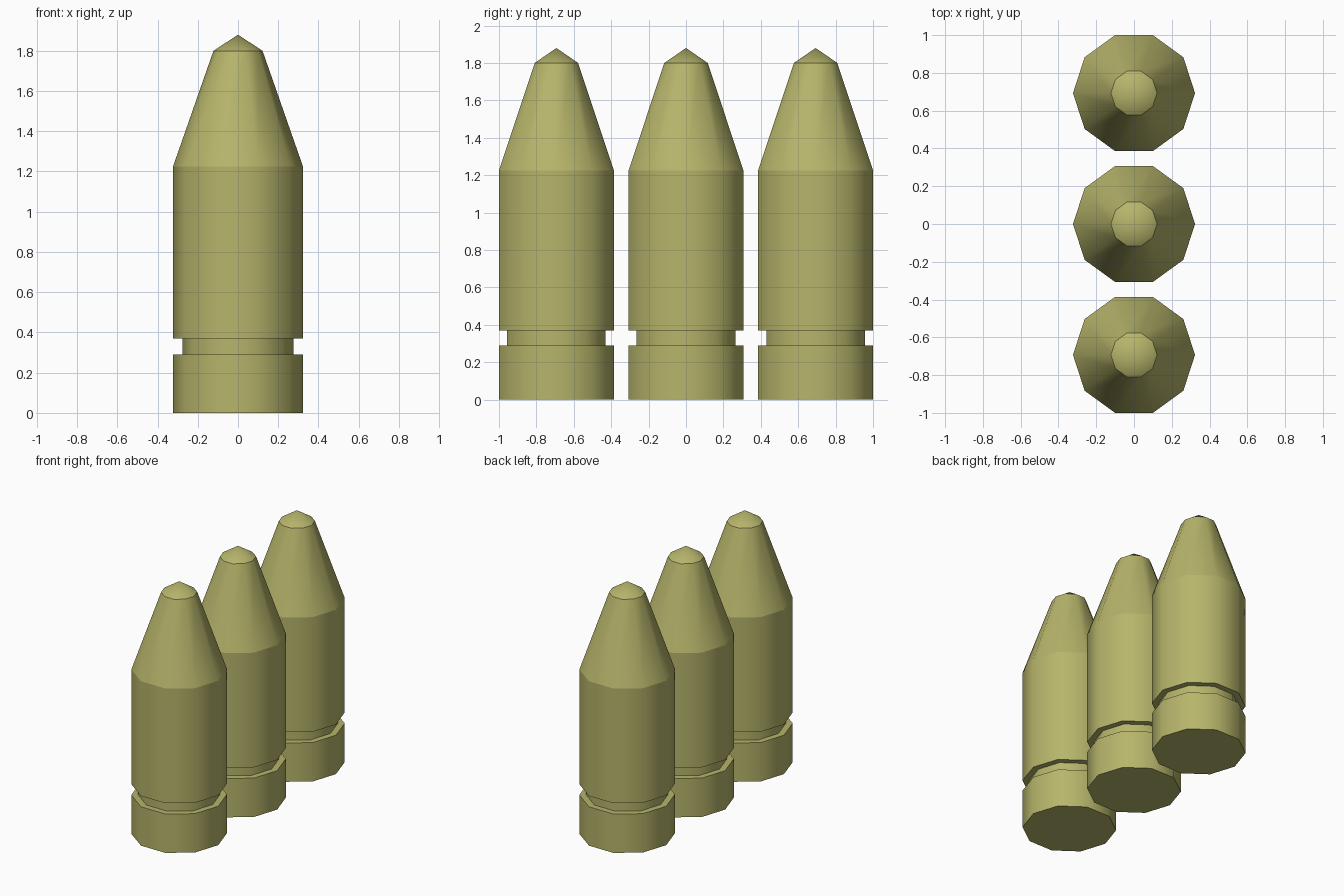
import bpy, bmesh, math

if "Cube" in bpy.data.objects:
    bpy.data.objects.remove(bpy.data.objects["Cube"])

SIDES = 10
SPACING = 0.693

olive = bpy.data.materials.new("olive_brass")
olive.diffuse_color = (0.47, 0.46, 0.146, 1.0)
olive.use_nodes = True
olive.node_tree.nodes["Principled BSDF"].inputs["Base Color"].default_value = olive.diffuse_color

# Half profile (radius, height): base rim, groove, body, tapered nose
PROFILE = [(0.323, 0.0), (0.323, 0.29), (0.277, 0.29), (0.277, 0.37),
           (0.323, 0.37), (0.323, 1.225), (0.122, 1.80)]
TIP_HEIGHT = 1.88


def lathe(name, profile, tip_height):
    """Ten-sided turned body with a flat base and a pointed tip."""
    bm = bmesh.new()
    rings = []
    for r, z in profile:
        rings.append([bm.verts.new((r * math.cos(2 * math.pi * i / SIDES),
                                    r * math.sin(2 * math.pi * i / SIDES), z))
                      for i in range(SIDES)])
    bm.faces.new(rings[0][::-1])
    for low, high in zip(rings, rings[1:]):
        for i in range(SIDES):
            j = (i + 1) % SIDES
            bm.faces.new((low[i], low[j], high[j], high[i]))
    tip = bm.verts.new((0, 0, tip_height))
    for i in range(SIDES):
        bm.faces.new((rings[-1][i], rings[-1][(i + 1) % SIDES], tip))
    bmesh.ops.recalc_face_normals(bm, faces=bm.faces)
    # Smooth around the body, crisp along every horizontal ring
    for f in bm.faces:
        f.smooth = True
    for e in bm.edges:
        a, b = e.verts
        e.smooth = abs(a.co.z - b.co.z) > 1e-5
        if abs(a.co.z - b.co.z) < 1e-5 and a.co.xy.length != 0:
            if abs(a.co.xy.length - b.co.xy.length) > 1e-3:
                e.smooth = True  # radial edges of the groove ledges
    mesh = bpy.data.meshes.new(name)
    bm.to_mesh(mesh)
    bm.free()
    mesh.materials.append(olive)
    return mesh


# Three identical rounds in a row
for k, label in enumerate(("front", "middle", "back")):
    name = label + "_round"
    ob = bpy.data.objects.new(name, lathe(name, PROFILE, TIP_HEIGHT))
    ob.location.y = (k - 1) * SPACING
    bpy.context.collection.objects.link(ob)
